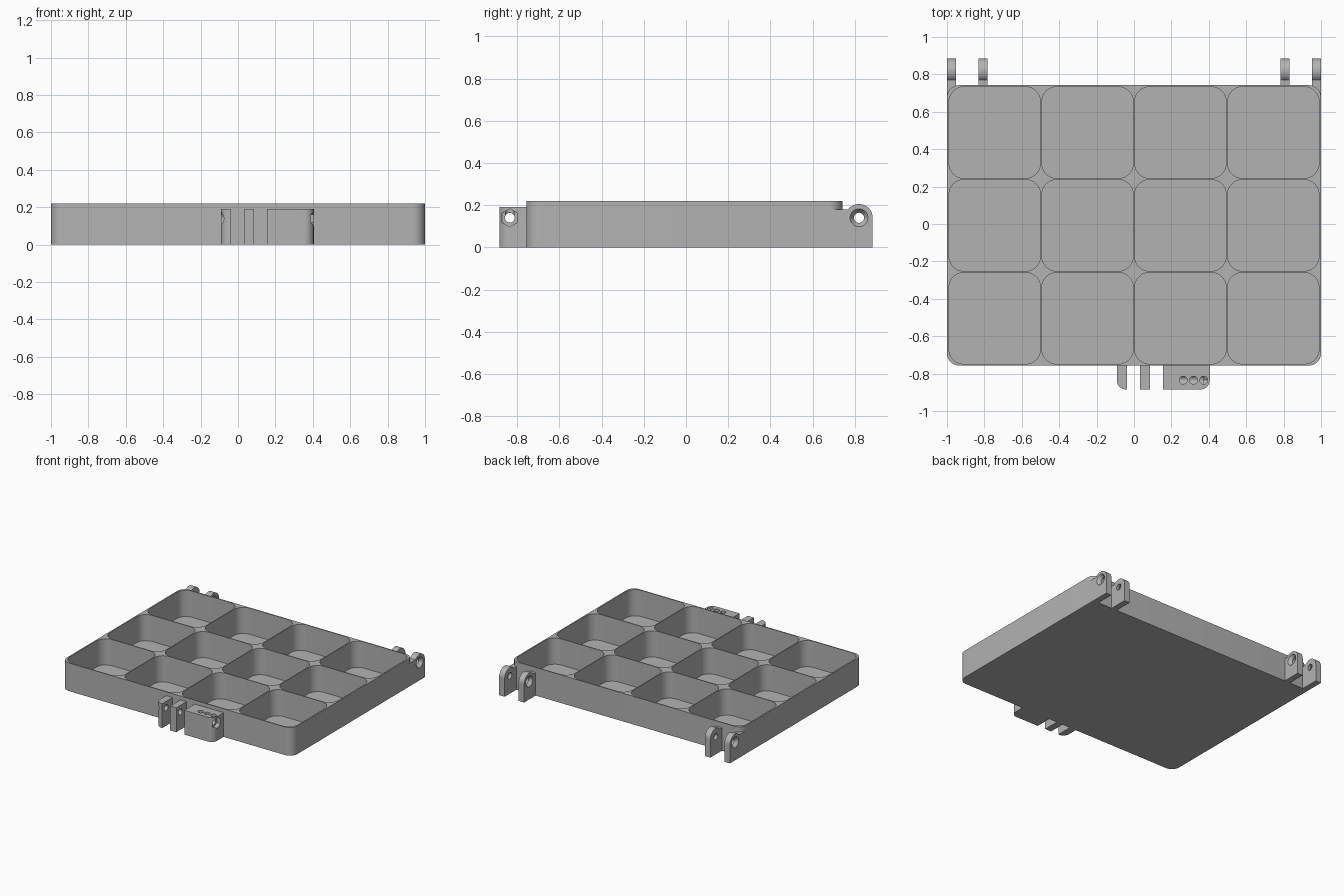
import bpy, bmesh
from math import sin, cos, radians
from mathutils import Vector

if "Cube" in bpy.data.objects:
    bpy.data.objects.remove(bpy.data.objects["Cube"], do_unlink=True)

GREY = (0.45, 0.45, 0.45, 1)
mat = bpy.data.materials.new("plain grey")
mat.use_nodes = True
mat.diffuse_color = GREY
mat.node_tree.nodes["Principled BSDF"].inputs["Base Color"].default_value = GREY


def arc(cx, cy, r, a0, a1, n=10):
    angles = [radians(a0 + (a1 - a0) * i / n) for i in range(n + 1)]
    return [(cx + r * cos(a), cy + r * sin(a)) for a in angles]


def rounded(x0, x1, y0, y1, radii):
    """Rectangle outline; radii run front right, back right, back left, front left."""
    corners = ((x1, y0, -1, 1), (x1, y1, -1, -1), (x0, y1, 1, -1), (x0, y0, 1, 1))
    pts = []
    for i, (x, y, sx, sy) in enumerate(corners):
        r = radii[i]
        pts += arc(x + sx * r, y + sy * r, r, i * 90 - 90, i * 90) if r else [(x, y)]
    return pts


def loft(name, rings):
    """Solid through matching rings of 3D points."""
    bm = bmesh.new()
    vs = [[bm.verts.new(p) for p in ring] for ring in rings]
    n = len(vs[0])
    bm.faces.new(vs[0][::-1])
    bm.faces.new(vs[-1])
    for a, b in zip(vs, vs[1:]):
        for i in range(n):
            j = (i + 1) % n
            bm.faces.new((a[i], a[j], b[j], b[i]))
    bmesh.ops.recalc_face_normals(bm, faces=bm.faces)
    me = bpy.data.meshes.new(name)
    bm.to_mesh(me)
    bm.free()
    me.materials.append(mat)
    ob = bpy.data.objects.new(name, me)
    bpy.context.collection.objects.link(ob)
    return ob


def upright(name, pts, z0, z1):
    return loft(name, [[Vector((x, y, z)) for x, y in pts] for z in (z0, z1)])


def sideways(name, pts, x0, x1):
    return loft(name, [[Vector((x, y, z)) for y, z in pts] for x in (x0, x1)])


def bore(y, z, stations, sides=32, turn=0):
    """Turned cutter along x from (x, radius) stations."""
    angles = [radians(turn + 360 * i / sides) for i in range(sides)]
    return loft("cutter", [[Vector((x, y + r * cos(a), z + r * sin(a))) for a in angles]
                           for x, r in stations])


def cut(ob, cutters):
    bpy.context.view_layer.objects.active = ob
    for c in cutters:
        m = ob.modifiers.new("cut", "BOOLEAN")
        m.operation, m.solver, m.object = "DIFFERENCE", "EXACT", c
        bpy.ops.object.modifier_apply(modifier=m.name)


def discard(cutters):
    for c in cutters:
        bpy.data.objects.remove(c, do_unlink=True)


parts = []

# Tray with a grid of rounded compartments
BACK, FRONT, TOP, FLOOR = 0.742, -0.757, 0.22, 0.015
PITCH, HALF = 0.4965, 0.2445
tray = upright("tray", rounded(-1, 1, FRONT, BACK, [0.065] * 4), 0, TOP)
pockets = []
for col in range(4):
    for row in range(3):
        x, y = (col - 1.5) * PITCH, (row - 1) * PITCH - 0.0075
        pockets.append(upright("pocket", rounded(x - HALF, x + HALF, y - HALF, y + HALF,
                                                 [0.08] * 4), FLOOR, 0.4))
cut(tray, pockets)
parts.append(tray)

# Hinge knuckles: countersunk on the outer face of each pair
HY, HZ, HR = 0.82, 0.14, 0.065
for s, side in ((1, "left"), (-1, "right")):
    for kind, face, back, start in (("outer", 1.0, 0.952, 0.66), ("inner", 0.783, 0.831, 0.737)):
        outline = [(start, 0), (HY + HR, 0)] + arc(HY, HZ, HR, 0, 142, 20) + [(start, 0.18)]
        knuckle = sideways(f"{side}_{kind}_hinge_knuckle", outline, s * face, s * back)
        d = 1 if back > face else -1
        hole = bore(HY, HZ, [(s * (face - d * 0.01), 0.05), (s * (face + d * 0.025), 0.024),
                             (s * (back + d * 0.02), 0.024)])
        cut(knuckle, [hole] + ([pockets[11 if s > 0 else 2]] if kind == "outer" else []))
        discard([hole])
        parts.append(knuckle)
discard(pockets)

# Front latch: two lugs and a block sharing one pin bore
LY, LZ, LIP = -0.835, 0.14, -0.885
pin = bore(LY, LZ, [(-0.3, 0.023), (0.6, 0.023)])
head = bore(LY, LZ, [(-0.2, 0.037), (-0.07, 0.037)])
nut = bore(LY, LZ, [(0.375, 0.043), (0.5, 0.043)], 6, 90)
vents = [upright("vent", arc(x, LY, 0.021, 0, 345, 23), LZ, 0.3) for x in (0.263, 0.318, 0.373)]
for name, x0, x1, radii, holes in (
        ("latch_end_lug", -0.092, -0.037, (0, 0, 0, 0.05), [pin, head]),
        ("latch_middle_lug", 0.031, 0.085, (0, 0, 0, 0), [pin]),
        ("latch_block", 0.155, 0.405, (0.05, 0, 0, 0), [pin, nut] + vents)):
    lug = upright(name, rounded(x0, x1, LIP, FRONT + 0.004, radii), 0, 0.19)
    cut(lug, holes)
    parts.append(lug)
discard([pin, head, nut] + vents)

# Smooth curved walls, keep edges sharp
for ob in bpy.context.view_layer.objects:
    ob.select_set(ob in parts)
bpy.context.view_layer.objects.active = tray
bpy.ops.object.shade_smooth_by_angle(angle=radians(30))
